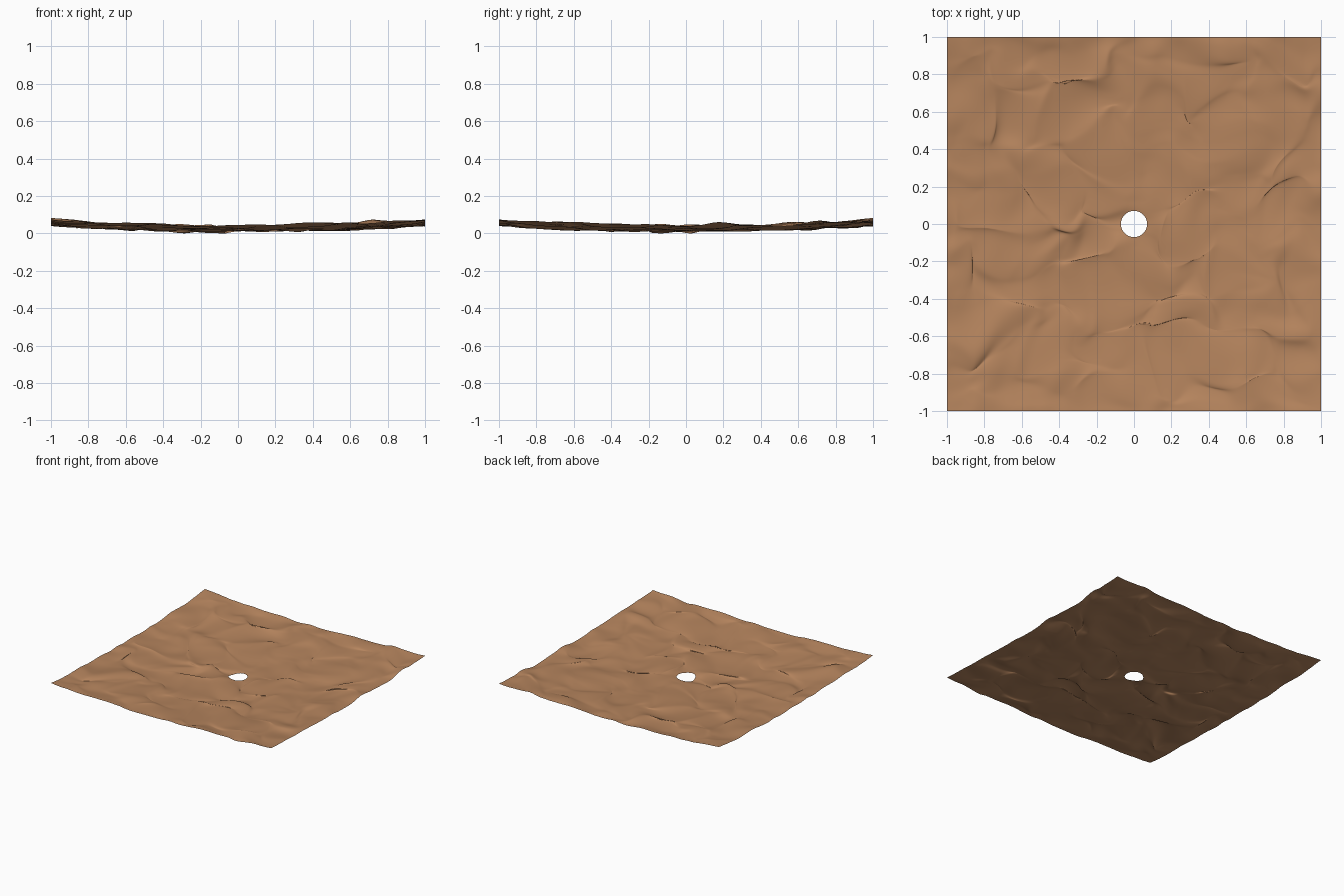
import bpy, bmesh, math
from mathutils import Vector, noise

if "Cube" in bpy.data.objects:
    bpy.data.objects.remove(bpy.data.objects["Cube"])

SEG, RINGS, HOLE = 480, 110, 0.07

clay = bpy.data.materials.new("clay brown")
clay.diffuse_color = (0.47, 0.235, 0.112, 1)
clay.use_nodes = True
clay.node_tree.nodes["Principled BSDF"].inputs["Base Color"].default_value = clay.diffuse_color


def smooth(t):
    t = max(0.0, min(1.0, t))
    return t * t * (3 - 2 * t)


def n(x, y, s, k):
    return noise.noise(Vector((x * s + k, y * s - k * 0.7, k * 1.3)))


def dune(x, y, fade):
    # shallow dish with wind-folded ripples; sideways drift makes the creases
    wx = x + 0.10 * n(x, y, 3.2, 4.1)
    wy = y + 0.10 * n(x, y, 3.2, 9.7)
    h = 0.019 * n(wx, wy * 1.3, 4.2, 2.3) + 0.006 * n(wx, wy, 9.0, 6.6)
    dx = 0.10 * n(wx, wy, 4.2, 13.2) * fade
    dy = 0.11 * n(wx, wy * 1.2, 4.4, 21.5) * fade
    px, py = x + dx, y + dy
    px, py = max(-1, min(1, px)), max(-1, min(1, py))
    return Vector((px, py, 0.02 + 0.033 * (px * px + py * py) + h))


# rings run from the round centre hole out to the square border
bm = bmesh.new()
rows = []
for i in range(RINGS + 1):
    t = i / RINGS
    row = []
    for j in range(SEG):
        a = math.tau * j / SEG
        c, s = math.cos(a), math.sin(a)
        # even spacing along the square border
        u = (j + SEG / 8) % SEG / (SEG / 4)
        side, f = int(u), 2 * (u - int(u)) - 1
        sx, sy = [(1, f), (-f, 1), (-1, -f), (f, -1)][side]
        x = HOLE * c * (1 - t) + sx * t
        y = HOLE * s * (1 - t) + sy * t
        edge = 1 - max(abs(x), abs(y))
        fade = smooth(edge / 0.15) * smooth((math.hypot(x, y) - HOLE) / 0.15)
        row.append(bm.verts.new(dune(x, y, fade)))
    rows.append(row)
for r0, r1 in zip(rows, rows[1:]):
    for j in range(SEG):
        k = (j + 1) % SEG
        bm.faces.new((r0[j], r1[j], r1[k], r0[k])).smooth = True

# rest the lowest point on the ground
low = min(v.co.z for v in bm.verts)
for v in bm.verts:
    v.co.z -= low

me = bpy.data.meshes.new("rippled_sheet")
bm.to_mesh(me)
bm.free()
me.materials.append(clay)
bpy.context.collection.objects.link(bpy.data.objects.new("rippled_sheet", me))
